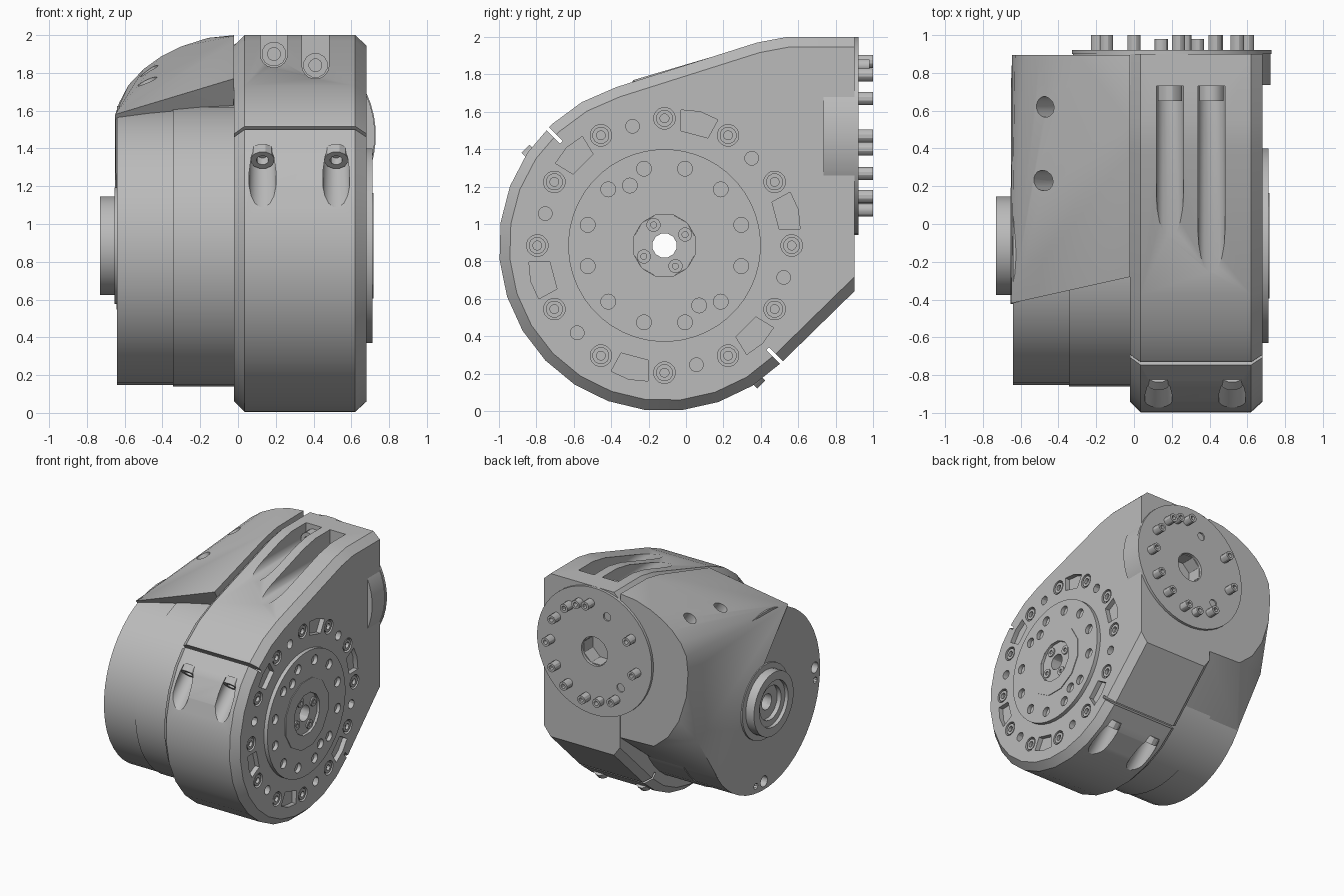
import bpy, bmesh, math
from mathutils import Vector

cube = bpy.data.objects.get("Cube")
if cube:
    bpy.data.objects.remove(cube)

grey = bpy.data.materials.new("satin grey")
grey.use_nodes = True
GREY = (0.5, 0.5, 0.5, 1)
grey.diffuse_color = GREY
for node in grey.node_tree.nodes:
    if node.type == 'BSDF_PRINCIPLED':
        node.inputs["Base Color"].default_value = GREY

CY, CZ, R = -0.115, 0.885, 0.885      # main joint axis, along x
FX, FZ = 0.2, 1.47                    # rear joint axis, along y
K = math.sqrt(0.5)
parts = []


def polar(r, deg, x):
    a = math.radians(deg)
    return Vector((x, CY + r * math.cos(a), CZ + r * math.sin(a)))


def tube(bm, p0, p1, r, hole=0, n=24):
    """Cylinder between two points, optionally with a bore."""
    p0, p1 = Vector(p0), Vector(p1)
    q = (p1 - p0).to_track_quat('Z', 'Y')

    def ring(p, rad):
        return [bm.verts.new(p + q @ Vector((rad * math.cos(math.tau * (i + .5) / n),
                                             rad * math.sin(math.tau * (i + .5) / n), 0)))
                for i in range(n)]
    a, b = ring(p0, r), ring(p1, r)
    bands = [(a, b)]
    if hole:
        c, d = ring(p0, hole), ring(p1, hole)
        bands += [(b, d), (d, c), (c, a)]
    else:
        bm.faces.new(a[::-1])
        bm.faces.new(b)
    for u, v in bands:
        for i in range(n):
            j = (i + 1) % n
            bm.faces.new((u[i], u[j], v[j], v[i]))


def loft(bm, sections):
    """Skin a closed solid through matching point loops."""
    rows = [[bm.verts.new(p) for p in s] for s in sections]
    n = len(rows[0])
    for u, v in zip(rows, rows[1:]):
        for i in range(n):
            j = (i + 1) % n
            bm.faces.new((u[i], u[j], v[j], v[i]))
    bm.faces.new(rows[0][::-1])
    bm.faces.new(rows[-1])


def finish(name, bm, keep=True):
    bmesh.ops.recalc_face_normals(bm, faces=bm.faces)
    me = bpy.data.meshes.new(name)
    bm.to_mesh(me)
    bm.free()
    ob = bpy.data.objects.new(name, me)
    bpy.context.collection.objects.link(ob)
    if keep:
        me.materials.append(grey)
        parts.append(ob)
    return ob


def cut(ob, bm):
    """Subtract the cutter solids and bake the result."""
    cutter = finish("cutter", bm, False)
    cutter.hide_render = True
    mod = ob.modifiers.new("cut", 'BOOLEAN')
    mod.operation, mod.solver, mod.object = 'DIFFERENCE', 'EXACT', cutter
    bpy.context.view_layer.update()
    dg = bpy.context.evaluated_depsgraph_get()
    me = bpy.data.meshes.new_from_object(ob.evaluated_get(dg))
    ob.modifiers.clear()
    ob.data = me
    me.materials.clear()
    me.materials.append(grey)
    bpy.data.objects.remove(cutter)


def clamp_point(x, radial, along, side):
    """Point near the 45 degree split: side 1 is upper front, -1 lower back."""
    return Vector((x, CY + K * (along - side * radial), CZ + K * (along + side * radial)))


# Main housing: teardrop profile with chamfered rims
outline = [(0.9, 2.0), (0.54, 2.0), (0.38, 1.97)]
for i in range(17):
    p = polar(R, 107 + 13 * i, 0)
    outline.append((p.y, p.z))
outline.append((0.9, 0.64))


def inset(pts, d):
    out = []
    for i, p in enumerate(pts):
        lines = []
        for a, b in ((pts[i - 1], p), (p, pts[(i + 1) % len(pts)])):
            t = (Vector(b) - Vector(a)).normalized()
            lines.append((-t.y, t.x, 0 if min(a[0], b[0]) > 0.89 else d))
        (a, b, e), (c, f, g) = lines
        det = a * f - b * c
        out.append((p[0] + (e * f - b * g) / det, p[1] + (a * g - e * c) / det))
    return out


small = inset(outline, 0.055)
bm = bmesh.new()
loft(bm, [[(x, y, z) for y, z in pts] for x, pts in
          ((-0.02, small), (0.035, outline), (0.62, outline), (0.68, small))])
housing = finish("main_housing", bm)

bm = bmesh.new()
tube(bm, (-0.5, CY, CZ), (1, CY, CZ), 0.066, n=12)
tube(bm, (FX, 0.78, FZ), (FX, 1, FZ), 0.12, n=8)
SLOTS = ((0.19, 1.9), (0.41, 1.84))
for x, z in SLOTS:                    # long bolt channels in the top
    arc = [(x + 0.072 * math.cos(math.radians(a)), z + 0.072 * math.sin(math.radians(a)))
           for a in range(180, 361, 20)]
    arc += [(x + 0.072, 2.4), (x - 0.072, 2.4)]
    loft(bm, [[(u, y, w) for u, w in arc] for y in (-0.7, 0.73)])
for side in (1, -1):                  # clamp split and its bolt pockets
    loft(bm, [[clamp_point(x, r, t, side) for r, t in
               ((0.78, -0.011), (1, -0.011), (1, 0.011), (0.78, 0.011))] for x in (-0.2, 0.9)])
    for x in (0.13, 0.52):
        tube(bm, clamp_point(x, 0.82, -0.7, side), clamp_point(x, 0.82, -0.14, side), 0.072, n=16)
for k in range(12):                   # counterbores around the face
    tube(bm, polar(0.68, 30 * k, 0.65), polar(0.68, 30 * k, 0.8), 0.058, n=16)
for k in range(6):                    # relief pockets and dowel holes
    a = 15 + 60 * k
    edge = [(0.62, a - 7), (0.73, a - 8), (0.74, a), (0.73, a + 8), (0.62, a + 7)]
    loft(bm, [[polar(r, t, x) for r, t in edge] for x in (0.64, 0.8)])
    tube(bm, polar(0.66, a + 30, 0.62), polar(0.66, a + 30, 0.8), 0.037, n=12)
cut(housing, bm)

# Recessed bolts of the housing
bm = bmesh.new()
for k in range(12):
    tube(bm, polar(0.68, 30 * k, 0.64), polar(0.68, 30 * k, 0.675), 0.046, 0.024, 12)
for x, z in SLOTS:
    tube(bm, (x, 0.65, z), (x, 0.74, z), 0.066, 0.034, 12)
for side in (1, -1):
    for x in (0.13, 0.52):
        tube(bm, clamp_point(x, 0.83, -0.19, side), clamp_point(x, 0.83, -0.13, side), 0.064, 0.033, 12)
finish("housing_bolts", bm)

# Output disc with its bolt circle
bm = bmesh.new()
tube(bm, (0.66, CY, CZ), (0.712, CY, CZ), 0.515, 0.17, 48)
disc = finish("output_disc", bm)
bm = bmesh.new()
for k in range(12):
    tube(bm, polar(0.425, 15 + 30 * k, 0.68), polar(0.425, 15 + 30 * k, 0.8), 0.04, n=14)
for a in (120, 300):
    tube(bm, polar(0.37, a, 0.68), polar(0.37, a, 0.8), 0.04, n=14)
cut(disc, bm)

bm = bmesh.new()
tube(bm, (0.67, CY, CZ), (0.718, CY, CZ), 0.29, 0.172, 12)
tube(bm, (0.67, CY, CZ), (0.695, CY, CZ), 0.171, 0.066, 12)
for k in range(4):
    tube(bm, polar(0.125, 28 + 90 * k, 0.68), polar(0.125, 28 + 90 * k, 0.706), 0.038, 0.016, 12)
finish("output_hub", bm)

# Motor drum behind the housing
bm = bmesh.new()
tube(bm, (-0.345, CY, CZ), (0, CY, CZ), 0.748, 0.066, 48)
finish("drum_inner_ring", bm)
bm = bmesh.new()
tube(bm, (-0.64, CY, CZ), (-0.34, CY, CZ), 0.74, 0.066, 48)
drum = finish("drum_outer_ring", bm)
bm = bmesh.new()
for a in (100, 178, 270):
    tube(bm, polar(0.67, a, -0.8), polar(0.67, a, -0.57), 0.045, n=14)
    tube(bm, polar(0.68, a + 9, -0.8), polar(0.68, a + 9, -0.6), 0.025, n=10)
cut(drum, bm)

# Bearing collar on the drum
bm = bmesh.new()
tube(bm, (-0.655, CY, CZ), (-0.63, CY, CZ), 0.31, 0.2, 32)
tube(bm, (-0.73, CY, CZ), (-0.64, CY, CZ), 0.262, 0.19, 32)
tube(bm, (-0.7, CY, CZ), (-0.63, CY, CZ), 0.192, 0.14, 24)
tube(bm, (-0.665, CY, CZ), (-0.63, CY, CZ), 0.142, 0.066, 12)
finish("bearing_collar", bm)

# Shroud sweeping from the drum to the rear joint
back = [(-0.02, 2.0), (-0.16, 1.985), (-0.3, 1.94), (-0.41, 1.885), (-0.5, 1.82), (-0.58, 1.735),
        (-0.63, 1.64), (-0.645, 1.5), (-0.63, 1.3), (-0.56, 1.08), (-0.46, 0.92), (-0.33, 0.81), (-0.02, 0.8)]
bm = bmesh.new()
for x, z in back:
    bm.verts.new((x, 0.895, z))
for p in ((-0.65, -0.42, 1.58), (-0.02, -0.28, 1.77), (-0.02, 0.38, 1.965), (-0.02, 0.54, 1.995),
          (-0.65, 0.77, 0.88), (-0.05, 0.77, 0.85), (-0.64, 0.49, 0.47), (-0.05, 0.49, 0.47)):
    bm.verts.new(p)
bmesh.ops.convex_hull(bm, input=bm.verts)
bmesh.ops.dissolve_limit(bm, angle_limit=0.01, verts=bm.verts, edges=bm.edges)
shroud = finish("rear_shroud", bm)
bm = bmesh.new()
for y, z in ((0.62, 1.8), (0.23, 1.73)):
    tube(bm, (-0.36, y, z - 0.15), (-0.6, y, z + 0.2), 0.055, n=16)
cut(shroud, bm)

# Rear joint collar, flange and pins
bm = bmesh.new()
tube(bm, (FX, 0.735, FZ), (FX, 0.905, FZ), 0.525, 0.12, 48)
finish("rear_collar", bm)
bm = bmesh.new()
tube(bm, (FX, 0.9, FZ), (FX, 0.922, FZ), 0.53, 0.12, 48)
flange = finish("rear_flange", bm)
bm = bmesh.new()
for a in (110, 225):
    t = math.radians(a)
    x, z = FX + 0.34 * math.cos(t), FZ + 0.34 * math.sin(t)
    tube(bm, (x, 0.91, z), (x, 1, z), 0.035, n=12)
cut(flange, bm)

bm = bmesh.new()
for a in (0, 30, 55, 70, 85, 150, 190, 240, 262, 280, 306, 330):
    t = math.radians(a)
    x, z = FX + 0.4 * math.cos(t), FZ + 0.4 * math.sin(t)
    tube(bm, (x, 0.91, z), (x, 0.98 if a in (70, 262) else 1, z), 0.036, 0.018, 12)
finish("flange_pins", bm)

# Smooth the curved walls, keep edges crisp
bpy.ops.object.select_all(action='DESELECT')
for ob in parts:
    ob.select_set(True)
bpy.context.view_layer.objects.active = parts[0]
bpy.ops.object.shade_smooth_by_angle(angle=math.radians(30))
